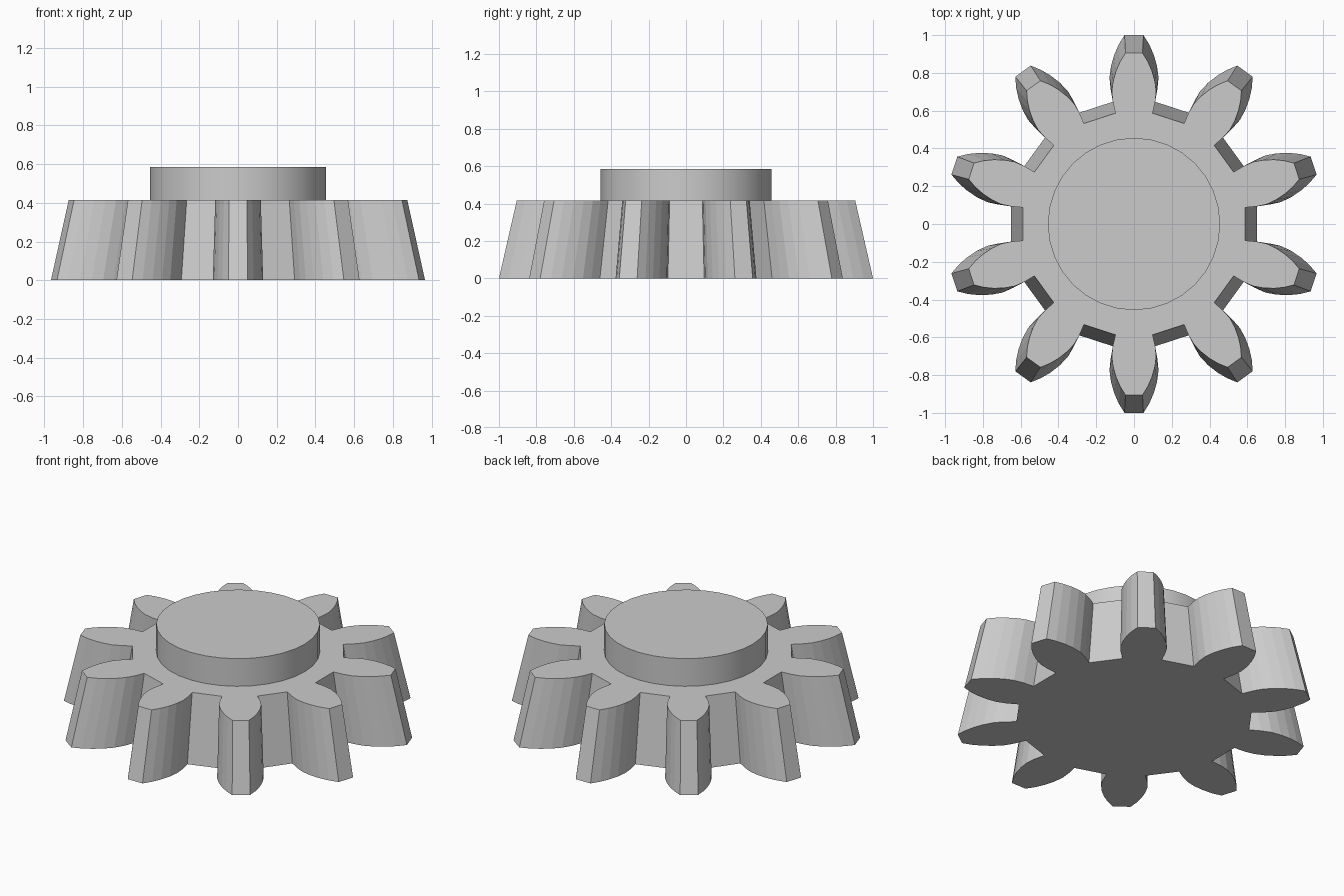
import bpy
import bmesh
from math import pi
from mathutils import Matrix, Vector

cube = bpy.data.objects.get("Cube")
if cube:
    bpy.data.objects.remove(cube, do_unlink=True)

TEETH = 10
BODY_HEIGHT = 0.415
HUB_TOP = 0.585
TOP_SCALE = 0.905

metal = bpy.data.materials.new("light grey")
metal.use_nodes = True
GREY = (0.6, 0.6, 0.6, 1)
metal.diffuse_color = GREY
metal.node_tree.nodes["Principled BSDF"].inputs["Base Color"].default_value = GREY


def prism(name, outline, z0, z1, top_scale=1.0):
    """Closed prism from an outline, with its upper face scaled towards the axis."""
    bm = bmesh.new()
    low = [bm.verts.new((p.x, p.y, z0)) for p in outline]
    high = [bm.verts.new((p.x * top_scale, p.y * top_scale, z1)) for p in outline]
    bm.faces.new(low[::-1])
    bm.faces.new(high)
    n = len(outline)
    for i in range(n):
        j = (i + 1) % n
        bm.faces.new((low[i], low[j], high[j], high[i]))
    bmesh.ops.recalc_face_normals(bm, faces=bm.faces)
    mesh = bpy.data.meshes.new(name)
    bm.to_mesh(mesh)
    bm.free()
    mesh.materials.append(metal)
    obj = bpy.data.objects.new(name, mesh)
    bpy.context.collection.objects.link(obj)
    return obj


# Half of one tooth, from root to tip: (half width, radius)
flank = [(0.109, 0.648), (0.124, 0.715), (0.130, 0.775), (0.122, 0.835),
         (0.105, 0.895), (0.081, 0.950), (0.050, 1.0)]
tooth = [Vector(p) for p in flank] + [Vector((-x, y)) for x, y in reversed(flank)]

# Tapered toothed body, one tooth repeated around the axis
outline = []
for k in range(TEETH):
    turn = Matrix.Rotation(2 * pi * k / TEETH, 2)
    outline += [turn @ p for p in tooth]
prism("gear_body", outline, 0, BODY_HEIGHT, TOP_SCALE)

# Round hub on top
SIDES = 32
circle = [Matrix.Rotation(2 * pi * k / SIDES, 2) @ Vector((0.456, 0)) for k in range(SIDES)]
hub = prism("hub", circle, BODY_HEIGHT, HUB_TOP)

# Smooth the hub wall, keeping its rims sharp
bpy.ops.object.select_all(action="DESELECT")
hub.select_set(True)
bpy.context.view_layer.objects.active = hub
bpy.ops.object.shade_smooth_by_angle()
